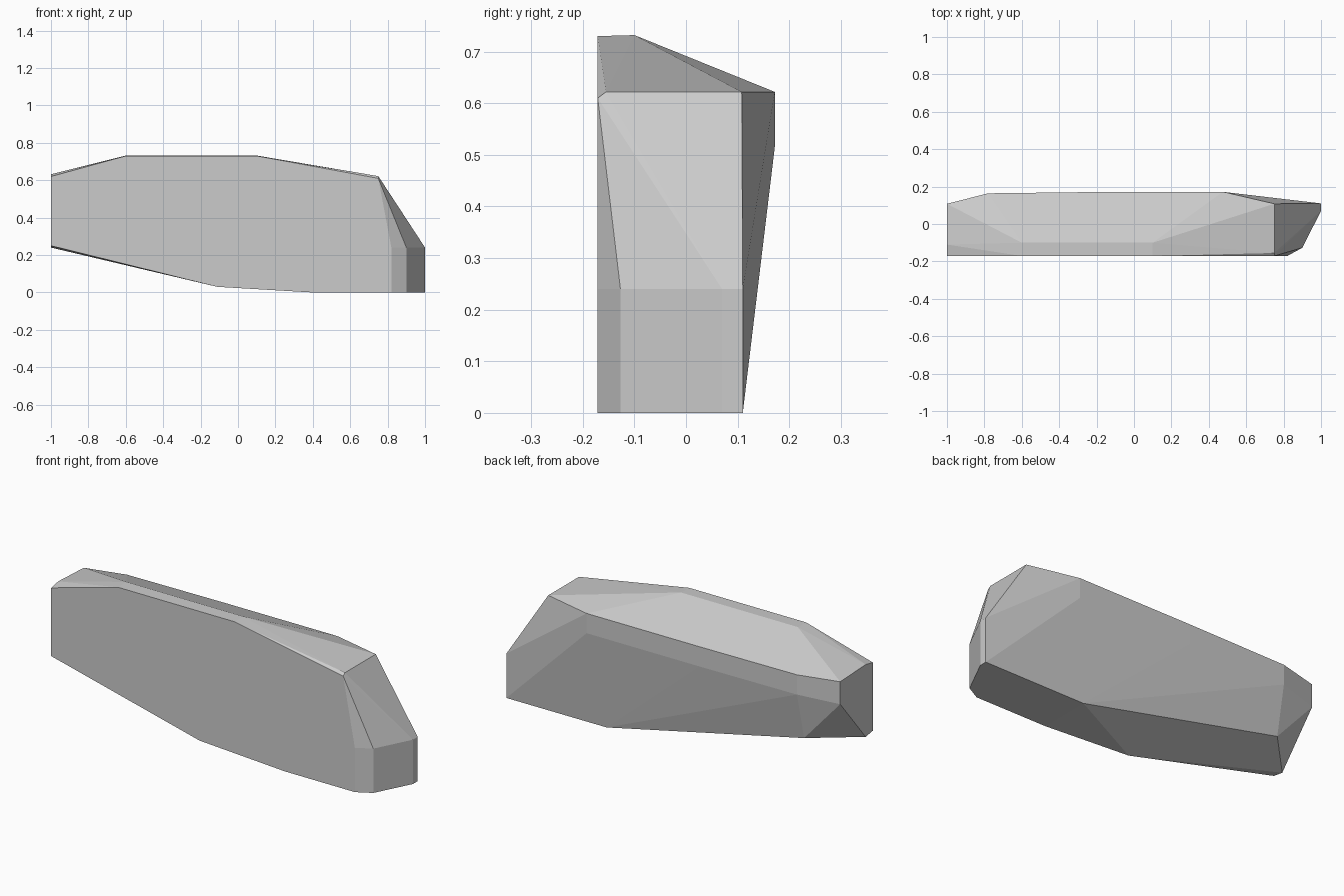
import bpy, bmesh
from math import radians

if "Cube" in bpy.data.objects:
    bpy.data.objects.remove(bpy.data.objects["Cube"])

# front plate outline (x, z)
front = [(-1, .25), (-1, .62), (-.6, .73), (.1, .73), (.75, .61),
         (.82, .24), (.82, 0), (.4, 0), (-.11, .03)]
pts = [(x, -.171, z) for x, z in front]

# narrow top ridge and its left run-out
pts += [(-.6, -.1, .732), (.1, -.1, .732), (-1, -.11, .632)]

# right nose: chamfered vertical corners
pts += [(x, y, z) for x, y in [(.9, -.127), (1, .07), (1, .11)] for z in (0, .24)]

# right shoulder edge
pts += [(.75, -.155, .622), (.75, .108, .622)]

# back band, upper and lower edges
pts += [(x, y, z) for x, y in [(-.78, .164), (-.2, .171), (.475, .172)] for z in (.515, .622)]

# left end and underside back edge
pts += [(-1, .108, .622), (-1, .108, .5), (-1, -.11, .24),
        (-.785, .11, .26), (.4, .108, 0)]

bm = bmesh.new()
for p in pts:
    bm.verts.new(p)
res = bmesh.ops.convex_hull(bm, input=bm.verts)
loose = [v for v in bm.verts if not v.link_faces]
bmesh.ops.delete(bm, geom=loose, context='VERTS')
bmesh.ops.dissolve_limit(bm, angle_limit=radians(.5), verts=bm.verts, edges=bm.edges)
bmesh.ops.recalc_face_normals(bm, faces=bm.faces)

mesh = bpy.data.meshes.new("faceted_slab")
bm.to_mesh(mesh)
bm.free()
slab = bpy.data.objects.new("faceted_slab", mesh)
bpy.context.collection.objects.link(slab)
